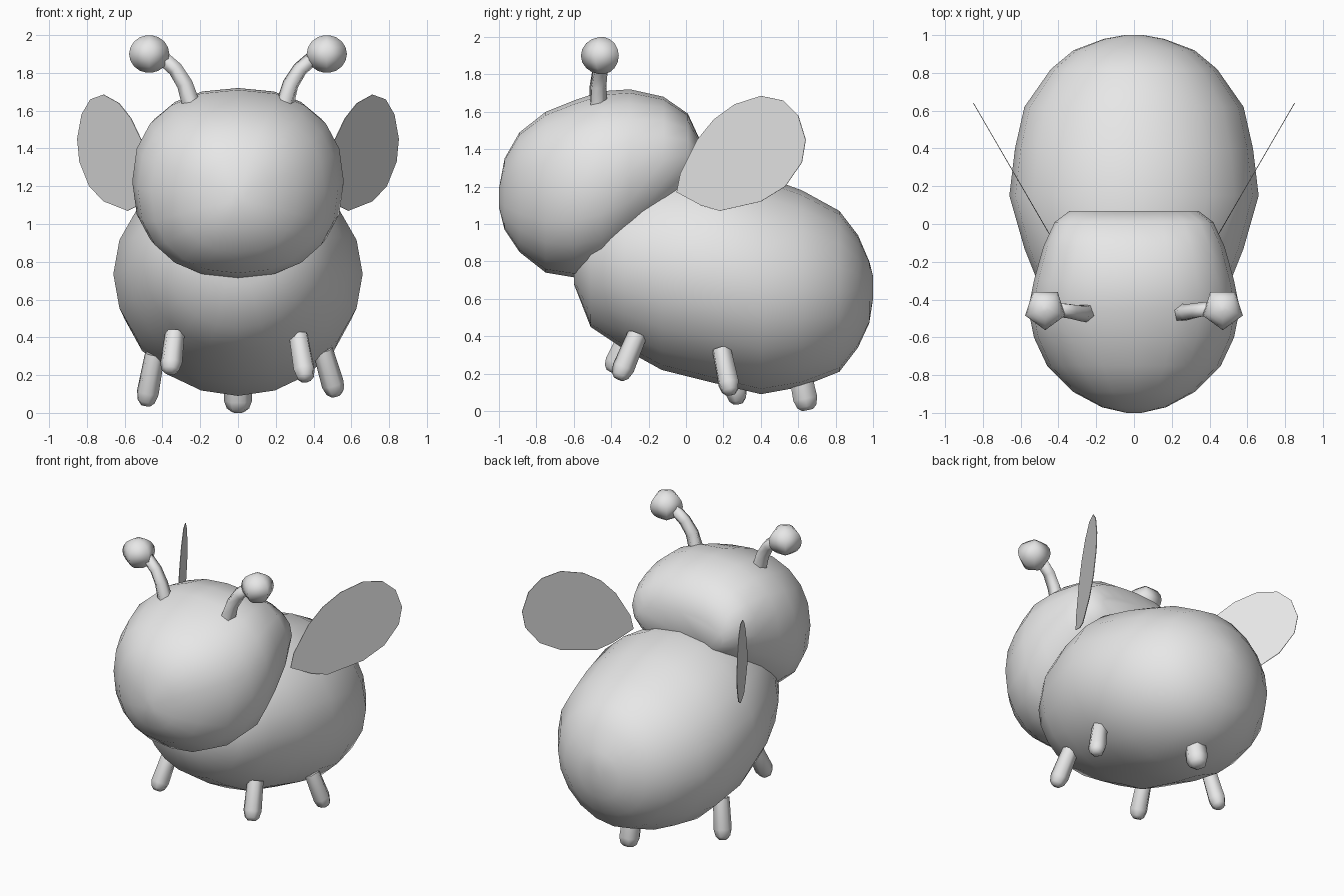
import bpy, bmesh
from math import sin, cos, pi, copysign
from mathutils import Vector

cube = bpy.data.objects.get("Cube")
if cube:
    bpy.data.objects.remove(cube)

grey = bpy.data.materials.new("soft_grey")
grey.use_nodes = True
grey.diffuse_color = (0.8, 0.8, 0.8, 1)
grey.node_tree.nodes["Principled BSDF"].inputs["Base Color"].default_value = (0.8, 0.8, 0.8, 1)


def finish(name, bm):
    bmesh.ops.recalc_face_normals(bm, faces=bm.faces)
    mesh = bpy.data.meshes.new(name)
    bm.to_mesh(mesh)
    bm.free()
    mesh.materials.append(grey)
    obj = bpy.data.objects.new(name, mesh)
    bpy.context.collection.objects.link(obj)
    return obj


def loft(name, rings, flat_start=False):
    """Skin a list of closed rings and cap both ends."""
    bm = bmesh.new()
    loops = [[bm.verts.new(p) for p in ring] for ring in rings]
    n = len(loops[0])
    for a, b in zip(loops, loops[1:]):
        for i in range(n):
            j = (i + 1) % n
            bm.faces.new((a[i], a[j], b[j], b[i]))
    start = bm.faces.new(loops[0])
    bm.faces.new(loops[-1])
    for f in bm.faces:
        f.smooth = True
    start.smooth = not flat_start
    return finish(name, bm)


def blob(name, sections, power, sides=20):
    """Rounded form from sections along y: (y, bottom, top, half width)."""
    def soft(v):
        return copysign(abs(v) ** (2 / power), v)
    angles = [2 * pi * i / sides for i in range(sides)]
    rings = [[Vector((w * soft(cos(a)), y, (lo + hi) / 2 + (hi - lo) / 2 * soft(sin(a))))
              for a in angles] for y, lo, hi, w in sections]
    return loft(name, rings)


def tube(name, points, radii, sides=6):
    """Tapered tube through points, flat at the start."""
    pts = [Vector(p) for p in points]
    rings = []
    for i, (p, r) in enumerate(zip(pts, radii)):
        d = pts[min(i + 1, len(pts) - 1)] - pts[max(i - 1, 0)]
        q = d.to_track_quat('Z', 'Y')
        rings.append([p + q @ Vector((r * cos(2 * pi * k / sides), r * sin(2 * pi * k / sides), 0))
                      for k in range(sides)])
    return loft(name, rings, flat_start=True)


# Plump body, tilted down toward the front
blob("body", [
    (-0.60, 0.68, 0.95, 0.20), (-0.51, 0.45, 1.15, 0.38), (-0.33, 0.33, 1.25, 0.50),
    (-0.13, 0.22, 1.30, 0.58), (0.15, 0.15, 1.32, 0.66), (0.40, 0.09, 1.26, 0.63),
    (0.62, 0.13, 1.18, 0.58), (0.82, 0.21, 1.07, 0.44), (0.92, 0.34, 0.94, 0.32),
    (0.98, 0.47, 0.80, 0.16), (1.0, 0.60, 0.72, 0.05)], 2.0)

# Round head, reaching back over the body
blob("head", [
    (-1.0, 1.09, 1.19, 0.04), (-0.97, 0.97, 1.35, 0.17), (-0.89, 0.85, 1.49, 0.32),
    (-0.75, 0.74, 1.60, 0.46), (-0.60, 0.715, 1.66, 0.53), (-0.45, 0.74, 1.71, 0.56),
    (-0.30, 0.84, 1.72, 0.53), (-0.12, 1.00, 1.68, 0.48), (0.01, 1.15, 1.59, 0.42),
    (0.07, 1.22, 1.46, 0.34)], 2.3)

# Wing outline as (y, z); the plate slants outward to the back
wing_outline = [
    (-0.05, 1.17), (-0.03, 1.27), (0.06, 1.45), (0.15, 1.56), (0.26, 1.64), (0.40, 1.685),
    (0.52, 1.66), (0.60, 1.58), (0.64, 1.45), (0.62, 1.33), (0.53, 1.20), (0.40, 1.12),
    (0.18, 1.07), (0.08, 1.10)]

for side, label in ((1, "left"), (-1, "right")):
    # Wing
    bm = bmesh.new()
    bm.faces.new([bm.verts.new((side * (0.45 + 0.58 * (y + 0.05)), y, z)) for y, z in wing_outline])
    wing = finish(label + "_wing", bm)
    plate = wing.modifiers.new("thickness", 'SOLIDIFY')
    plate.thickness = 0.004
    plate.offset = 0

    # Antenna stalk with five-sided ball
    tube(label + "_antenna_stalk",
         [(side * x, y, z) for x, y, z in ((0.25, -0.47, 1.64), (0.28, -0.47, 1.74),
                                           (0.33, -0.46, 1.82), (0.41, -0.45, 1.89))],
         (0.05, 0.045, 0.042, 0.04), 5)
    rings = [[Vector((side * 0.47 + 0.112 * sin(t) * sin(2 * pi * k / 5),
                      -0.45 - 0.112 * sin(t) * cos(2 * pi * k / 5),
                      1.9 - 0.1 * cos(t))) for k in range(5)]
             for t in [pi * (0.04 + 0.92 * i / 8) for i in range(9)]]
    loft(label + "_antenna_ball", rings)

# Stubby legs with rounded tips: name, top, tip, radius
legs = [
    ("front_left_leg", (0.32, -0.26, 0.41), (0.36, -0.36, 0.17), 0.06),
    ("front_right_leg", (-0.335, -0.30, 0.42), (-0.36, -0.40, 0.21), 0.06),
    ("middle_left_leg", (0.45, 0.19, 0.33), (0.52, 0.24, 0.09), 0.06),
    ("middle_right_leg", (-0.44, 0.23, 0.31), (-0.49, 0.28, 0.04), 0.06),
    ("rear_leg", (0.0, 0.60, 0.25), (0.0, 0.65, 0.005), 0.075),
]
for name, top, tip, r in legs:
    a, b = Vector(top), Vector(tip)
    tube(name, [a, a.lerp(b, 0.75), a.lerp(b, 0.92), b], (r * 0.9, r, r * 0.8, r * 0.45))
